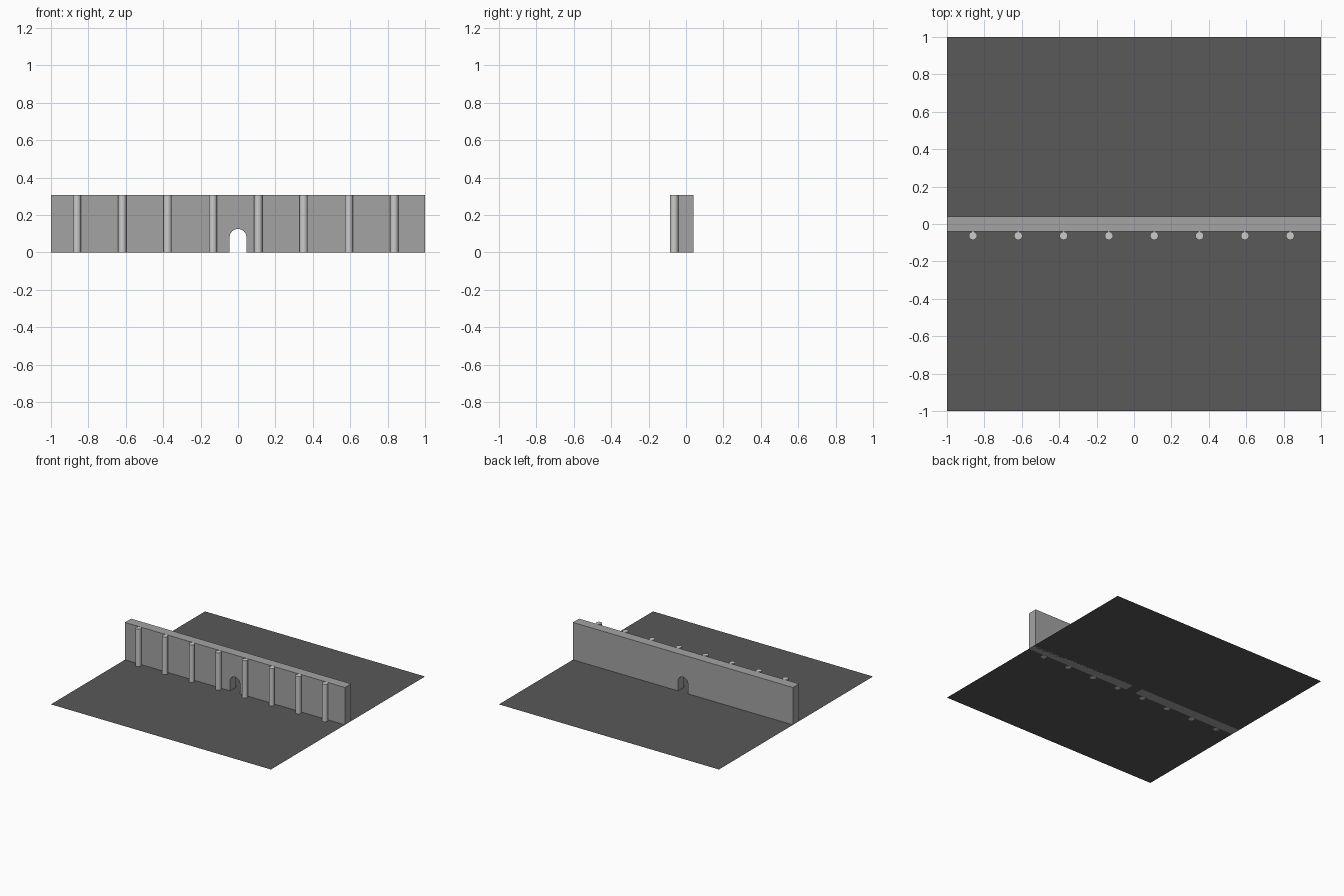
import bpy, bmesh, math

if "Cube" in bpy.data.objects:
    bpy.data.objects.remove(bpy.data.objects["Cube"])

HEIGHT = 0.307


def grey(name, v):
    m = bpy.data.materials.new(name)
    m.diffuse_color = (v, v, v, 1)
    m.use_nodes = True
    m.node_tree.nodes["Principled BSDF"].inputs["Base Color"].default_value = m.diffuse_color
    return m


# Ground sheet
bpy.ops.mesh.primitive_plane_add(size=2)
ground = bpy.context.object
ground.name = "ground_sheet"
ground.data.materials.append(grey("dark_grey", 0.1))

# Wall: front profile with an arched doorway, extruded through its thickness
R, SPRING, HALF = 0.045, 0.08, 0.04
arch = [(-R * math.cos(math.pi * i / 24), SPRING + R * math.sin(math.pi * i / 24))
        for i in range(25)]
profile = [(-1, 0), (-R, 0)] + arch + [(R, 0), (1, 0), (1, HEIGHT), (-1, HEIGHT)]
bm = bmesh.new()
face = bm.faces.new([bm.verts.new((x, -HALF, z)) for x, z in profile])
ext = bmesh.ops.extrude_face_region(bm, geom=[face], use_keep_orig=True)
new_verts = [g for g in ext["geom"] if isinstance(g, bmesh.types.BMVert)]
bmesh.ops.translate(bm, verts=new_verts, vec=(0, 2 * HALF, 0))
bmesh.ops.recalc_face_normals(bm, faces=bm.faces)
mesh = bpy.data.meshes.new("wall")
bm.to_mesh(mesh)
bm.free()
wall = bpy.data.objects.new("wall", mesh)
bpy.context.collection.objects.link(wall)
mesh.materials.append(grey("mid_grey", 0.37))

# Row of round columns along the front of the wall
light = grey("light_grey", 0.8)
for i in range(8):
    bpy.ops.mesh.primitive_cylinder_add(
        vertices=32, radius=0.022, depth=HEIGHT,
        location=(-0.861 + i * 0.2423, -0.063, HEIGHT / 2))
    column = bpy.context.object
    column.name = f"column_{i + 1}"
    column.data.materials.append(light)
    bpy.ops.object.shade_smooth_by_angle(angle=math.radians(30))
